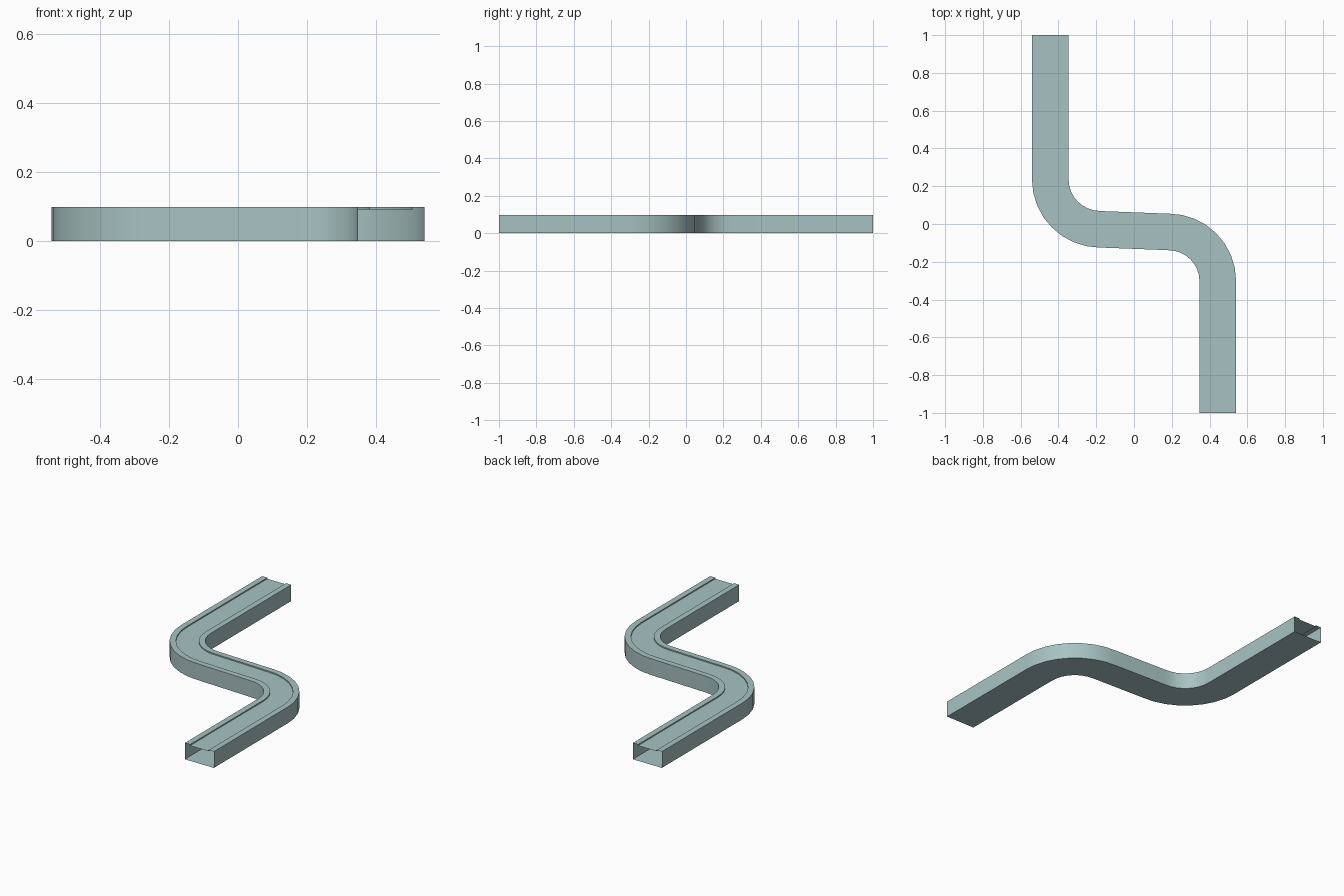
import bpy
import bmesh
import math
from mathutils import Vector

if "Cube" in bpy.data.objects:
    bpy.data.objects.remove(bpy.data.objects["Cube"])

# Colour
mat = bpy.data.materials.new("pale teal")
mat.diffuse_color = (0.39, 0.54, 0.54, 1.0)
mat.use_nodes = True
mat.node_tree.nodes["Principled BSDF"].inputs["Base Color"].default_value = mat.diffuse_color

# Overall sizes
HALF = 0.0965      # half width of the track
INNER = 0.062      # half width of the recessed bed
HEIGHT = 0.098
BED = 0.091
LEG = 0.4435       # x offset of each straight leg
SEGMENTS = 8


def arc(cx, cy, radius, start, end):
    """Points along a circular arc, angles in degrees."""
    pts = []
    for i in range(SEGMENTS + 1):
        a = math.radians(start + (end - start) * i / SEGMENTS)
        pts.append(Vector((cx + radius * math.cos(a), cy + radius * math.sin(a), 0)))
    return pts


def sweep(name, path, profile):
    """Sweep a closed cross-section along a flat path, leaving the ends open."""
    bm = bmesh.new()
    rings = []
    for i, p in enumerate(path):
        before = (p - path[i - 1]).normalized() if i > 0 else None
        after = (path[i + 1] - p).normalized() if i < len(path) - 1 else None
        before = before or after
        after = after or before
        d = (before + after).normalized()
        side = Vector((d.y, -d.x, 0)) / d.dot(before)   # mitred corner
        rings.append([bm.verts.new(p + side * s + Vector((0, 0, z))) for s, z in profile])
    n = len(profile)
    for a, b in zip(rings, rings[1:]):
        for j in range(n):
            k = (j + 1) % n
            bm.faces.new((a[j], a[k], b[k], b[j]))
    mesh = bpy.data.meshes.new(name)
    bm.to_mesh(mesh)
    bm.free()
    mesh.materials.append(mat)
    obj = bpy.data.objects.new(name, mesh)
    bpy.context.collection.objects.link(obj)
    bpy.context.view_layer.objects.active = obj
    obj.select_set(True)
    bpy.ops.object.shade_smooth_by_angle(angle=math.radians(30))
    return obj


# S-shaped centre line: back leg, two bends, front leg
path = [Vector((-LEG, 1, 0))]
path += arc(-LEG + 0.265, 0.237, 0.265, 180, 270)
path += arc(LEG - 0.26, -0.302, 0.26, 90, 0)
path += [Vector((LEG, -1, 0))]

# Hollow box section with two raised rims beside a shallow bed
profile = [
    (HALF, 0), (-HALF, 0), (-HALF, HEIGHT), (-INNER, HEIGHT),
    (-INNER, BED), (INNER, BED), (INNER, HEIGHT), (HALF, HEIGHT),
]

sweep("curved_track", path, profile)
